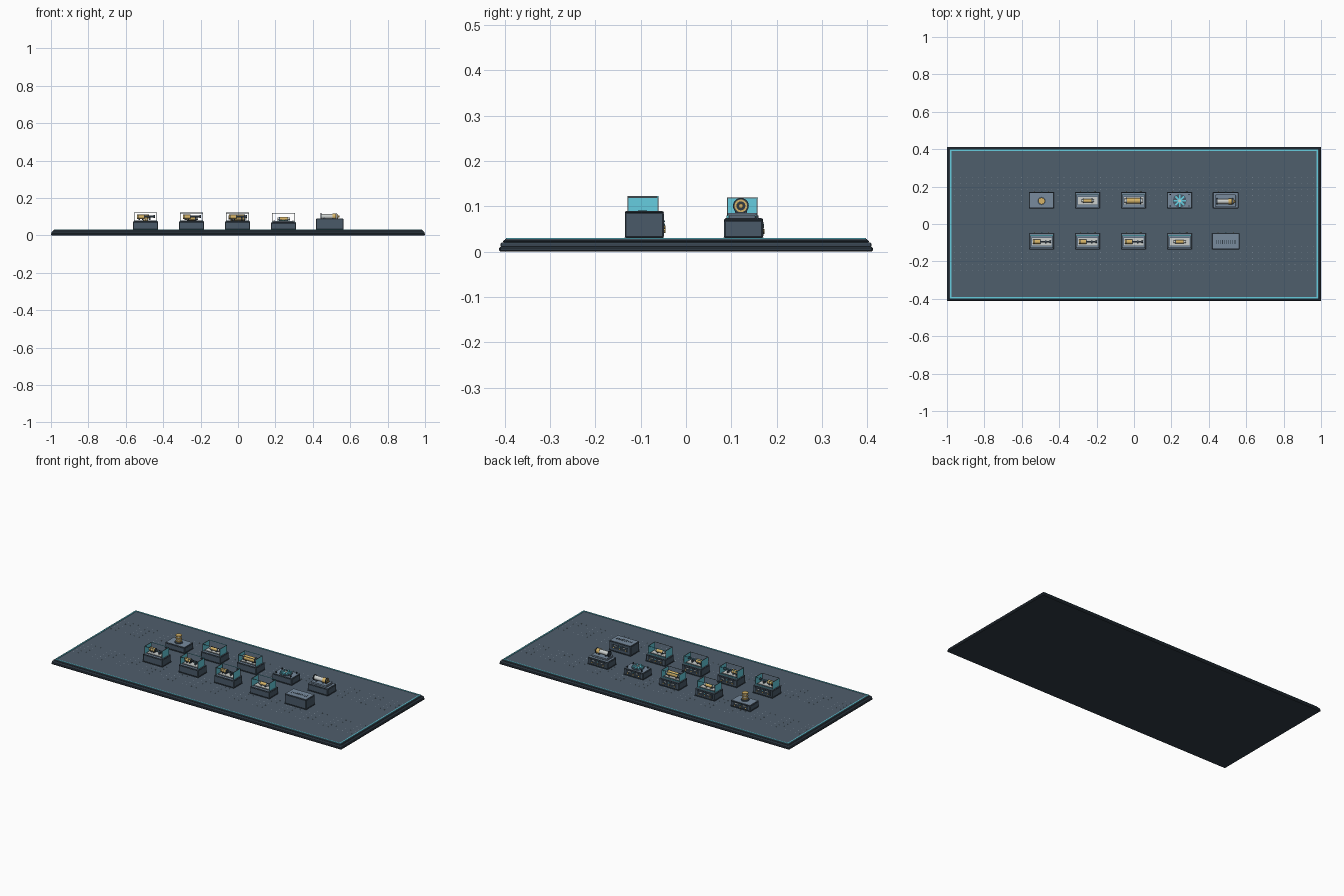
import bpy, bmesh, math
from mathutils import Matrix

if "Cube" in bpy.data.objects:
    bpy.data.objects.remove(bpy.data.objects["Cube"])


def colour(name, r, g, b):
    m = bpy.data.materials.new(name)
    m.diffuse_color = [((c / 255 + 0.055) / 1.055) ** 2.4 for c in (r, g, b)] + [1]
    m.use_nodes = True
    m.node_tree.nodes["Principled BSDF"].inputs["Base Color"].default_value = m.diffuse_color
    return m


DECK = colour("deck slate", 79, 94, 108)
BODY = colour("pedestal slate", 74, 90, 105)
DARK = colour("dark slate", 48, 59, 69)
TOP = colour("light slate", 120, 139, 158)
PALE = colour("pale metal", 204, 208, 206)
GOLD = colour("brass", 214, 180, 104)
TEAL = colour("teal glass", 102, 206, 224)
RAIL = colour("rail grey", 96, 112, 118)
STUD = colour("stud grey", 146, 162, 174)


def finish(name, bm, mat, bevel=0.0, smooth=False):
    me = bpy.data.meshes.new(name)
    bm.to_mesh(me)
    bm.free()
    me.materials.append(mat)
    ob = bpy.data.objects.new(name, me)
    bpy.context.collection.objects.link(ob)
    if bevel:
        mod = ob.modifiers.new("bevel", 'BEVEL')
        mod.width, mod.segments = bevel, 1
    if smooth:
        bpy.context.view_layer.objects.active = ob
        bpy.ops.object.select_all(action='DESELECT')
        ob.select_set(True)
        bpy.ops.object.shade_smooth_by_angle()
    return ob


def boxes(name, places, size, mat, bevel=0.0):
    bm = bmesh.new()
    for p in places:
        bmesh.ops.create_cube(bm, size=1, matrix=Matrix.Translation(p) @ Matrix.Diagonal((*size, 1)))
    return finish(name, bm, mat, bevel)


def box(name, x, y, z0, z1, sx, sy, mat, bevel=0.0):
    return boxes(name, [(x, y, (z0 + z1) / 2)], (sx, sy, z1 - z0), mat, bevel)


def rods(name, centres, r, length, axis, mat, sides=16):
    """Cylinders along one axis."""
    turn = {'X': Matrix.Rotation(math.pi / 2, 4, 'Y'),
            'Y': Matrix.Rotation(math.pi / 2, 4, 'X'), 'Z': Matrix()}[axis]
    bm = bmesh.new()
    for c in centres:
        bmesh.ops.create_cone(bm, cap_ends=True, segments=sides, radius1=r, radius2=r,
                              depth=length, matrix=Matrix.Translation(c) @ turn)
    return finish(name, bm, mat, smooth=True)


# Display base: stepped plinth, lighter band, trim and deck
box("plinth", 0, 0, 0, 0.011, 2.0, 0.824, DARK, 0.003)
box("plinth_band", 0, 0, 0.010, 0.020, 1.995, 0.819, BODY, 0.003)
box("deck_trim", 0, 0, 0.019, 0.026, 1.984, 0.808, DARK, 0.003)
box("deck", 0, 0, 0.024, 0.028, 1.972, 0.798, DECK)

# Glowing line around the deck
boxes("edge_light_long", [(0, s * 0.394, 0.0287) for s in (-1, 1)], (1.966, 0.007, 0.0034), TEAL)
boxes("edge_light_short", [(s * 0.979, 0, 0.0287) for s in (-1, 1)], (0.008, 0.784, 0.0034), TEAL)

ROW = {"back": 0.127, "front": -0.092}
COLS = [-0.494, -0.248, -0.002, 0.244, 0.490]

# Studs on the deck
studs = []
for i in range(60):
    for j in range(5):
        for s in (-1, 1):
            x, y = -0.959 + i * 0.0325, s * (0.12 + j * 0.032)
            under = any(abs(x - c) < 0.08 and abs(y - r) < 0.052 for c in COLS for r in ROW.values())
            if not under:
                studs.append((x, y, 0.0282))
boxes("deck_studs", studs, (0.0032, 0.0032, 0.0008), STUD)


def pedestal(n, x, y, h, w=0.134, d=0.086):
    box(n + "_foot", x, y, 0.027, 0.031, w + 0.002, d + 0.002, DARK)
    box(n + "_body", x, y, 0.030, h - 0.003, w, d, BODY, 0.003)
    box(n + "_cap", x, y, h - 0.006, h - 0.001, w - 0.002, d, DARK, 0.002)
    box(n + "_top", x, y, h - 0.003, h, w - 0.006, d - 0.006, TOP)
    # Service panel with sockets and a lamp on the rear face
    yb, zm = y + d / 2, (0.03 + h) / 2
    box(n + "_rear_panel", x, yb, zm - 0.013, zm + 0.013, w * 0.78, 0.002, DARK)
    rods(n + "_rear_sockets", [(x + k * w * 0.2, yb + 0.002, zm - 0.006) for k in (-1.4, 0, 1.4)],
         0.0035, 0.003, 'Y', GOLD, 10)
    boxes(n + "_rear_labels", [(x + k * w * 0.2, yb + 0.001, zm + 0.006) for k in (-1, 1)],
          (0.016, 0.002, 0.004), PALE)
    boxes(n + "_rear_lamp", [(x, yb + 0.001, zm + 0.007)], (0.008, 0.003, 0.004), TEAL)


def glass_case(n, x, y, h, top, hw=0.060, hd=0.033):
    """End panes joined by thin rails."""
    y -= 0.003
    boxes(n + "_end_glass", [(x + s * hw, y, (h + top) / 2) for s in (-1, 1)],
          (0.002, 2 * hd, top - h), TEAL)
    boxes(n + "_front_rail", [(x, y - hd, top)], (2 * hw + 0.003, 0.0022, 0.0022), RAIL)
    boxes(n + "_rear_rail", [(x, y + hd, top)], (2 * hw + 0.003, 0.0030, 0.0022), TEAL)
    boxes(n + "_end_rails", [(x + s * hw, y, top) for s in (-1, 1)], (0.003, 2 * hd, 0.0022), RAIL)
    boxes(n + "_case_posts", [(x + a * hw, y + b * hd, (h + top) / 2) for a in (-1, 1) for b in (-1, 1)],
          (0.0022, 0.0022, top - h), RAIL)
    boxes(n + "_rear_sill", [(x, y + hd, h + 0.002)], (2 * hw, 0.004, 0.004), TEAL)


def tray(n, x, y, h):
    box(n + "_tray_edge", x, y, h, h + 0.003, 0.108, 0.045, BODY)
    box(n + "_tray", x, y, h + 0.002, h + 0.005, 0.104, 0.041, PALE)


def barrel_device(n, x, y, z):
    """Coil block on the left, slim barrel on the right."""
    rods(n + "_coil", [(x - 0.026, y, z)], 0.0115, 0.040, 'X', GOLD)
    rods(n + "_coil_rings", [(x + k, y, z) for k in (-0.037, -0.022, -0.007)], 0.0122, 0.0025, 'X', DARK)
    rods(n + "_barrel", [(x + 0.022, y, z + 0.002)], 0.005, 0.058, 'X', BODY, 12)
    rods(n + "_muzzle", [(x + 0.046, y, z + 0.002)], 0.007, 0.010, 'X', BODY, 12)
    boxes(n + "_cradles", [(x + k, y, z - 0.010) for k in (-0.034, -0.016, 0.022)],
          (0.006, 0.016, 0.014), BODY)


def spool(n, x, y, z, r, length):
    """Horizontal brass cylinder with end collars."""
    rods(n + "_cylinder", [(x, y, z)], r, length, 'X', GOLD, 20)
    rods(n + "_collars", [(x + s * length / 2, y, z) for s in (-1, 1)], r * 1.1, 0.004, 'X', BODY, 20)
    rods(n + "_end_caps", [(x + s * (length / 2 + 0.006), y, z) for s in (-1, 1)], r * 0.75, 0.010, 'X', PALE, 16)
    boxes(n + "_cradles", [(x + s * length * 0.32, y, z - r) for s in (-1, 1)],
          (0.006, r * 1.8, r * 0.9), BODY)


# Front row: three barrel devices, a small spool and a vented console
f = ROW["front"]
for i in range(3):
    n, x = "front_stand_%d" % (i + 1), COLS[i]
    pedestal(n, x, f, 0.076)
    tray(n, x, f - 0.003, 0.076)
    barrel_device(n, x, f - 0.003, 0.099)
    glass_case(n, x, f, 0.076, 0.122)
pedestal("front_stand_4", COLS[3], f, 0.071)
tray("front_stand_4", COLS[3], f - 0.003, 0.071)
spool("front_stand_4", COLS[3], f - 0.003, 0.089, 0.009, 0.044)
glass_case("front_stand_4", COLS[3], f, 0.071, 0.119)
pedestal("console", COLS[4], f, 0.090, 0.148)
boxes("console_vents", [(COLS[4] - 0.050 + k * 0.0111, f - 0.004, 0.0903) for k in range(10)],
      (0.003, 0.020, 0.0016), DARK)

# Back row 1: stacked brass column
b = ROW["back"]
x = COLS[0]
pedestal("column_stand", x, b, 0.066)
rods("column_base", [(x, b - 0.004, 0.069)], 0.023, 0.006, 'Z', BODY, 12)
rods("column_core", [(x, b - 0.004, 0.091)], 0.013, 0.044, 'Z', GOLD, 12)
rods("column_discs", [(x, b - 0.004, z) for z in (0.078, 0.094, 0.110)], 0.018, 0.006, 'Z', GOLD, 12)
rods("column_gaskets", [(x, b - 0.004, z) for z in (0.086, 0.102)], 0.016, 0.004, 'Z', PALE, 12)

# Back rows 2 and 3: spools in cases
for i, r, length in ((1, 0.010, 0.046), (2, 0.015, 0.074)):
    n = "back_stand_%d" % (i + 1)
    pedestal(n, COLS[i], b, 0.074)
    tray(n, COLS[i], b - 0.003, 0.074)
    spool(n, COLS[i], b - 0.003, 0.081 + r, r, length)
    glass_case(n, COLS[i], b, 0.074, 0.118)

# Back row 4: flat rotor with radial blades
x = COLS[3]
pedestal("rotor_stand", x, b, 0.070)
rods("rotor_bed", [(x, b - 0.003, 0.072)], 0.036, 0.004, 'Z', BODY, 24)
bm = bmesh.new()
for k in range(8):
    m = Matrix.Translation((x, b - 0.003, 0.077)) @ Matrix.Rotation(k * math.pi / 4, 4, 'Z')
    m = m @ Matrix.Translation((0.021, 0, 0)) @ Matrix.Diagonal((0.028, 0.009, 0.005, 1))
    bmesh.ops.create_cube(bm, size=1, matrix=m)
finish("rotor_blades", bm, TEAL)
rods("rotor_hub", [(x, b - 0.003, 0.079)], 0.008, 0.010, 'Z', PALE)
boxes("rotor_posts", [(x + s * 0.050, b + t * 0.030, 0.075) for s in (-1, 1) for t in (-1, 1)],
      (0.006, 0.006, 0.010), DARK)

# Back row 5: open cylinder with ringed end
x, y, z = COLS[4], b - 0.006, 0.101
pedestal("cylinder_stand", x, b, 0.072, 0.138)
box("cylinder_bed", x, y + 0.003, 0.072, 0.081, 0.110, 0.060, TOP, 0.002)
box("cylinder_plate", x, y + 0.003, 0.081, 0.085, 0.104, 0.066, TOP)
boxes("cylinder_saddles", [(x + k, y, 0.090) for k in (-0.028, 0.018)], (0.008, 0.026, 0.012), BODY)
rods("cylinder_shell", [(x - 0.010, y, z)], 0.013, 0.074, 'X', PALE, 20)
rods("cylinder_band", [(x + 0.025, y, z)], 0.0155, 0.020, 'X', GOLD, 20)
rods("cylinder_rings", [(x + k, y, z) for k in (-0.046, 0.038)], 0.0175, 0.005, 'X', DARK, 20)
rods("cylinder_face", [(x + 0.041, y, z)], 0.014, 0.003, 'X', GOLD, 20)
rods("cylinder_bore", [(x + 0.042, y, z)], 0.010, 0.003, 'X', DARK, 16)
rods("cylinder_nozzle", [(x + 0.047, y, z)], 0.005, 0.012, 'X', GOLD, 12)
